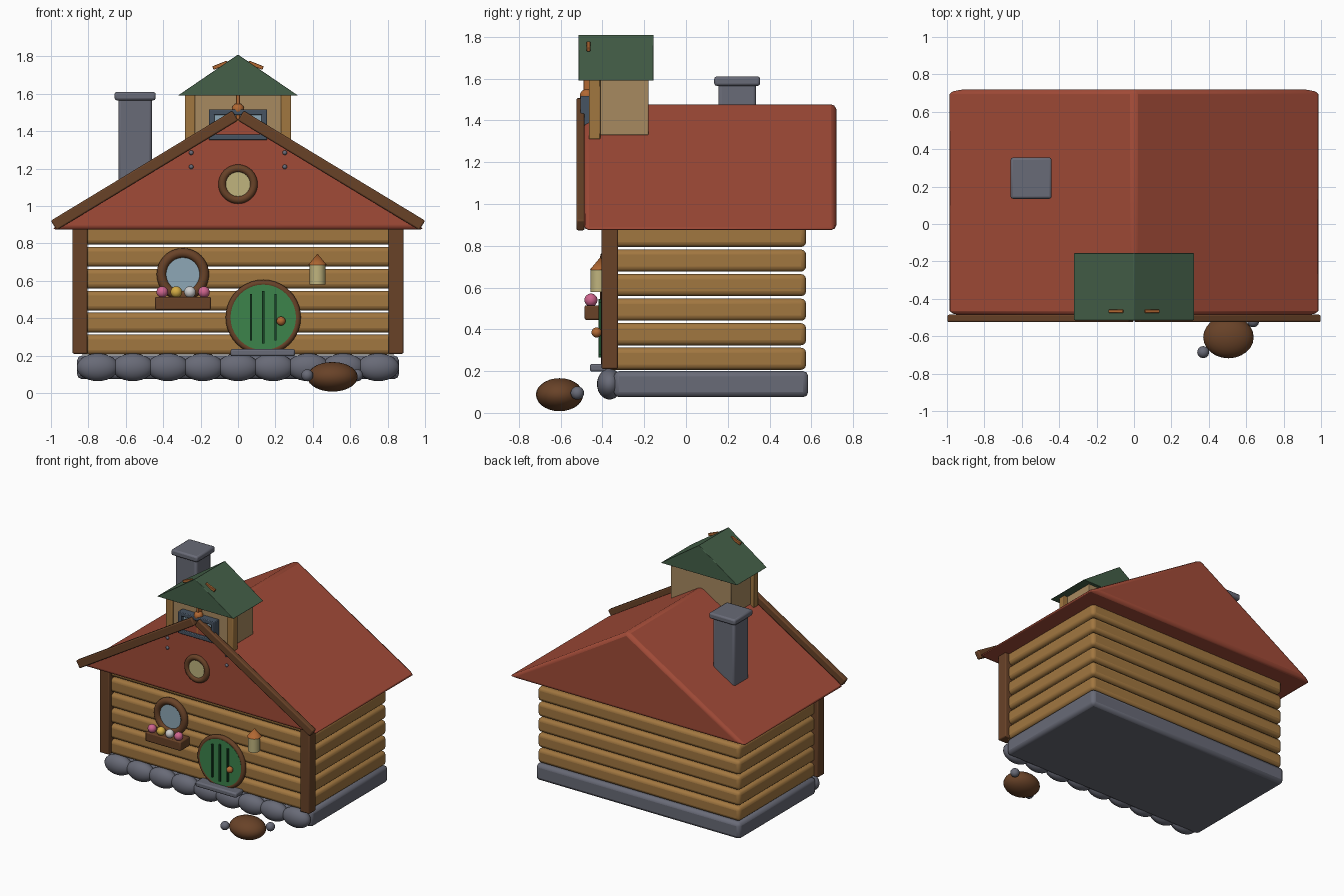
import bpy, bmesh, math
from mathutils import Matrix, Vector

if "Cube" in bpy.data.objects:
    bpy.data.objects.remove(bpy.data.objects["Cube"])


def mat(name, r, g, b):
    m = bpy.data.materials.new(name)
    m.diffuse_color = [(c / 255) ** 2.2 for c in (r, g, b)] + [1]
    m.use_nodes = True
    m.node_tree.nodes["Principled BSDF"].inputs["Base Color"].default_value = m.diffuse_color
    return m


LOG = mat("log_wood", 160, 118, 66)
TIMBER = mat("dark_timber", 104, 68, 44)
RED = mat("red_roof", 160, 76, 58)
GREEN = mat("green_roof", 70, 96, 74)
DOOR = mat("door_green", 62, 130, 76)
DOORLINE = mat("door_groove", 30, 70, 42)
STONE = mat("stone", 104, 106, 118)
PANEL = mat("tan_panel", 166, 136, 96)
CREAM = mat("cream", 190, 178, 125)
GLASS = mat("glass", 140, 166, 180)
STEEL = mat("blue_grey", 72, 84, 98)
COPPER = mat("copper", 176, 104, 54)
PINK = mat("pink", 205, 100, 140)
YELLOW = mat("yellow", 210, 170, 70)
WHITE = mat("white", 225, 225, 225)


def finish(name, bm, m, bevel=0, seg=2):
    me = bpy.data.meshes.new(name)
    bmesh.ops.recalc_face_normals(bm, faces=bm.faces)
    bm.to_mesh(me)
    bm.free()
    ob = bpy.data.objects.new(name, me)
    bpy.context.collection.objects.link(ob)
    me.materials.append(m)
    if bevel:
        mod = ob.modifiers.new("bevel", 'BEVEL')
        mod.width, mod.segments = bevel, seg
    bpy.ops.object.select_all(action='DESELECT')
    ob.select_set(True)
    bpy.context.view_layer.objects.active = ob
    bpy.ops.object.shade_smooth_by_angle(angle=math.radians(35))
    return ob


def box(name, x, y, z, m, bevel=0.0, seg=2, tilt=0.0):
    """Box from (min, max) ranges, optionally tilted about y."""
    bm = bmesh.new()
    bmesh.ops.create_cube(bm, size=1)
    bmesh.ops.scale(bm, vec=[r[1] - r[0] for r in (x, y, z)], verts=bm.verts)
    ob = finish(name, bm, m, bevel, seg)
    ob.location = [(r[0] + r[1]) / 2 for r in (x, y, z)]
    ob.rotation_euler[1] = tilt
    return ob


def ball(name, loc, rad, m):
    bm = bmesh.new()
    bmesh.ops.create_uvsphere(bm, u_segments=24, v_segments=14, radius=1)
    r = rad if isinstance(rad, tuple) else (rad,) * 3
    bmesh.ops.scale(bm, vec=r, verts=bm.verts)
    ob = finish(name, bm, m)
    ob.location = loc
    return ob


def cone(name, loc, r1, r2, depth, m, along_y=False, seg=32):
    bm = bmesh.new()
    bmesh.ops.create_cone(bm, cap_ends=True, segments=seg, radius1=r1, radius2=r2, depth=depth)
    if along_y:
        bmesh.ops.rotate(bm, matrix=Matrix.Rotation(math.pi / 2, 3, 'X'), verts=bm.verts)
    ob = finish(name, bm, m)
    ob.location = loc
    return ob


def ring(name, loc, major, minor, m):
    """Torus facing the front."""
    bm = bmesh.new()
    n, k = 40, 12
    rows = []
    for i in range(n):
        a = 2 * math.pi * i / n
        row = []
        for j in range(k):
            b = 2 * math.pi * j / k
            r = major + minor * math.cos(b)
            row.append(bm.verts.new((r * math.cos(a), minor * math.sin(b), r * math.sin(a))))
        rows.append(row)
    for i in range(n):
        p, q = rows[i], rows[(i + 1) % n]
        for j in range(k):
            bm.faces.new((p[j], p[(j + 1) % k], q[(j + 1) % k], q[j]))
    ob = finish(name, bm, m)
    ob.location = loc
    return ob


def gable(name, half, y, z, m, bevel=0.0):
    """Triangular prism roof running along y."""
    bm = bmesh.new()
    f = bm.faces.new([bm.verts.new(p) for p in
                      ((-half, y[0], z[0]), (half, y[0], z[0]), (0, y[0], z[1]))])
    ext = bmesh.ops.extrude_face_region(bm, geom=[f])
    vs = [v for v in ext["geom"] if isinstance(v, bmesh.types.BMVert)]
    bmesh.ops.translate(bm, vec=Vector((0, y[1] - y[0], 0)), verts=vs)
    return finish(name, bm, m, bevel)


# Foundation and front stones
box("foundation", (-.86, .86), (-.345, .585), (.075, .2), STONE, .025)
for i in range(9):
    ball(f"foundation_stone_{i}", (-.75 + .1875 * i, -.366, .138), (.112, .06, .074), STONE)

# Stacked log walls with narrow gaps
for i in range(6):
    z = .206 + .1175 * i
    box(f"wall_log_{i}", (-.852, .852), (-.375, .575), (z, z + .106), LOG, .025, 3)

# Corner posts, barge boards, roof
gable("main_roof", 1.0, (-.49, .72), (.875, 1.483), RED, .025)
for s in (-1, 1):
    box("corner_post", (s * .845 - .04, s * .845 + .04), (-.405, -.325), (.21, .9), TIMBER, .008)
    cx = s * .5
    box("barge_board", (cx - .567, cx + .567), (-.525, -.485), (1.16, 1.22), TIMBER, .008,
        tilt=s * math.radians(31.2))
    for z in (1.21, 1.285):
        ball("gable_rivet", (s * .25, -.492, z), .012, STONE)

# Chimney
box("chimney", (-.64, -.46), (.155, .335), (1.0, 1.58), STONE, .015)
box("chimney_cap", (-.66, -.44), (.135, .355), (1.565, 1.61), STONE, .012)

# Small tower
box("tower_body", (-.255, .255), (-.45, -.18), (1.33, 1.6), PANEL, .004)
gable("tower_roof", .322, (-.515, -.155), (1.59, 1.81), GREEN, .003)
for s in (-1, 1):
    box("tower_post", (s * .257 - .027, s * .257 + .027), (-.465, -.41), (1.31, 1.6), LOG, .005)
    box("roof_clip", (s * .095 - .042, s * .095 + .042), (-.475, -.458), (1.743, 1.763), COPPER,
        .003, tilt=s * math.radians(22))
    box("tower_window_side", (s * .14 - .015, s * .14 + .015), (-.505, -.445), (1.352, 1.517), STEEL, .005)
for z in (1.367, 1.502):
    box("tower_window_rail", (-.155, .155), (-.505, -.445), (z - .015, z + .015), STEEL, .005)
box("tower_window_glass", (-.14, .14), (-.475, -.445), (1.36, 1.51), GLASS)
box("tower_window_mullion", (-.01, .01), (-.49, -.445), (1.36, 1.6), COPPER, .003)
ball("tower_knob", (0, -.475, 1.517), .033, COPPER)

# Round gable window
ring("gable_window_frame", (0, -.49, 1.117), .084, .021, TIMBER)
cone("gable_window_glass", (0, -.488, 1.117), .075, .075, .02, CREAM, True)

# Round wall window with flower box
ring("wall_window_frame", (-.295, -.385, .635), .114, .026, TIMBER)
cone("wall_window_glass", (-.295, -.38, .635), .1, .1, .02, GLASS, True)
box("flower_box", (-.443, -.145), (-.485, -.37), (.445, .515), TIMBER, .008)
for x, m in zip((-.405, -.33, -.257, -.182), (PINK, YELLOW, WHITE, PINK)):
    ball("flower", (x, -.455, .54), .031, m)

# Round door
cone("door", (.135, -.385, .405), .175, .175, .04, DOOR, True, 40)
ring("door_frame", (.135, -.387, .405), .182, .019, TIMBER)
for dx, h in ((-.065, .125), (0, .14), (.065, .125)):
    box("door_strip", (.135 + dx - .006, .135 + dx + .006), (-.418, -.4), (.405 - h, .405 + h), DOORLINE)
ball("door_knob", (.23, -.428, .385), .024, COPPER)
box("door_step", (-.04, .305), (-.46, -.37), (.197, .235), STONE, .01)

# Wall lantern
cone("lantern", (.425, -.415, .632), .042, .042, .105, CREAM, seg=20)
cone("lantern_cap", (.425, -.41, .715), .05, 0, .06, COPPER, seg=20)

# Boulder with two pebbles
ball("boulder", (.505, -.605, .087), (.135, .113, .079), TIMBER)
ball("pebble_left", (.37, -.685, .095), .032, STONE)
ball("pebble_right", (.637, -.52, .095), .032, STONE)
